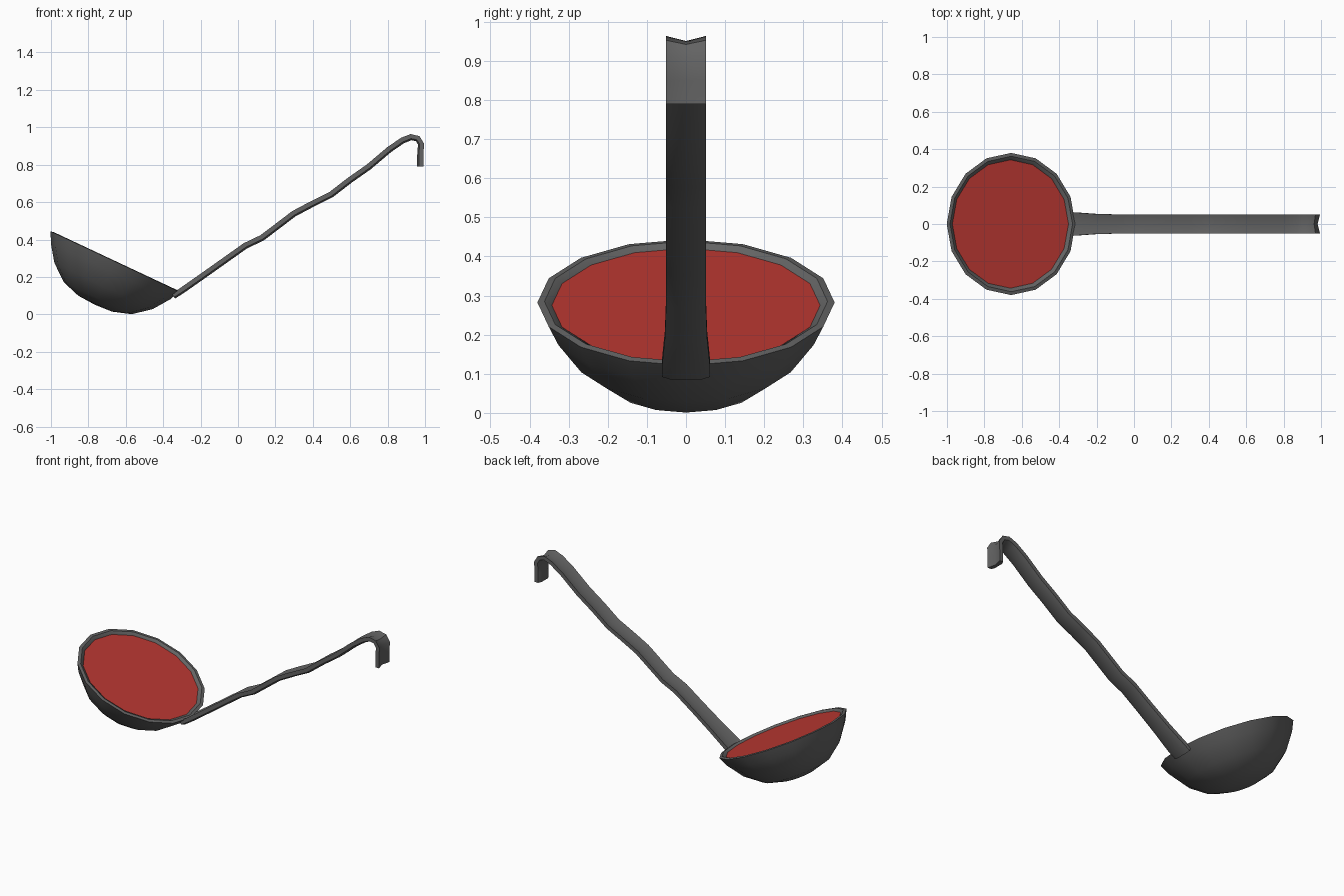
import bpy, bmesh, math
from mathutils import Vector, Matrix

if "Cube" in bpy.data.objects:
    bpy.data.objects.remove(bpy.data.objects["Cube"])


def material(name, rgb):
    m = bpy.data.materials.new(name)
    m.diffuse_color = (*rgb, 1)
    m.use_nodes = True
    m.node_tree.nodes["Principled BSDF"].inputs["Base Color"].default_value = m.diffuse_color
    return m


GREY = material("dark_grey_metal", (0.125, 0.125, 0.125))
RED = material("red_soup", (0.5, 0.04, 0.032))


def finish(name, bm, mat, matrix=None):
    if matrix:
        bm.transform(matrix)
    bmesh.ops.remove_doubles(bm, verts=bm.verts, dist=1e-5)
    bmesh.ops.recalc_face_normals(bm, faces=bm.faces)
    mesh = bpy.data.meshes.new(name)
    bm.to_mesh(mesh)
    bm.free()
    mesh.materials.append(mat)
    ob = bpy.data.objects.new(name, mesh)
    bpy.context.collection.objects.link(ob)
    bpy.ops.object.select_all(action='DESELECT')
    ob.select_set(True)
    bpy.context.view_layer.objects.active = ob
    bpy.ops.object.shade_smooth_by_angle(angle=math.radians(38))
    return ob


# tilted frame of the bowl, origin at the rim centre
tilt = Matrix.Translation((-0.656, 0, 0.285)) @ Matrix.Rotation(math.radians(25.15), 4, 'Y')
SIDES = 16

# bowl: closed profile (inside, rim, outside) spun round the bowl axis
profile = [(0, -0.235), (0.18, -0.20), (0.27, -0.13), (0.342, -0.012), (0.362, 0),
           (0.38, -0.003), (0.353, -0.06), (0.29, -0.148), (0.2, -0.22),
           (0.1, -0.252), (0, -0.258)]
bm = bmesh.new()
verts = [bm.verts.new((r, 0, z)) for r, z in profile]
edges = [bm.edges.new(pair) for pair in zip(verts, verts[1:])]
bmesh.ops.spin(bm, geom=verts + edges, cent=(0, 0, 0), axis=(0, 0, 1),
               angle=math.tau, steps=SIDES, use_duplicate=False)
finish("bowl", bm, GREY, tilt)

# soup surface
bm = bmesh.new()
bmesh.ops.create_circle(bm, cap_ends=True, segments=SIDES, radius=0.343,
                        matrix=Matrix.Translation((0, 0, -0.011)))
for f in bm.faces:
    if f.normal.z < 0:
        f.normal_flip()
finish("soup", bm, RED, tilt)

# handle: channel-shaped strip swept along a slightly wavy hooked path
path = [(-0.345, 0.097), (-0.30, 0.125), (-0.20, 0.195), (-0.08, 0.28), (0.04, 0.365),
        (0.13, 0.408), (0.30, 0.537), (0.40, 0.59), (0.50, 0.64), (0.60, 0.717),
        (0.70, 0.787), (0.81, 0.88), (0.88, 0.928), (0.925, 0.946), (0.96, 0.938),
        (0.977, 0.91), (0.973, 0.85), (0.973, 0.79)]
section = [(-0.051, 0.018), (0, 0.005), (0.051, 0.018),
           (0.051, -0.006), (0.03, -0.015), (-0.03, -0.015), (-0.051, -0.006)]
pts = [Vector((x, 0, z)) for x, z in path]
bm = bmesh.new()
rings = []
for i, p in enumerate(pts):
    d = (pts[min(i + 1, len(pts) - 1)] - pts[max(i - 1, 0)]).normalized()
    up = Vector((-d.z, 0, d.x))
    widen = 1.2 if i < 2 else 1.06 if i == 2 else 1
    rings.append([bm.verts.new(p + up * h + Vector((0, w * widen, 0))) for w, h in section])
n = len(section)
for a, b in zip(rings, rings[1:]):
    for k in range(n):
        bm.faces.new((a[k], a[(k + 1) % n], b[(k + 1) % n], b[k]))
bm.faces.new(rings[0])
bm.faces.new(rings[-1])
finish("handle", bm, GREY)
